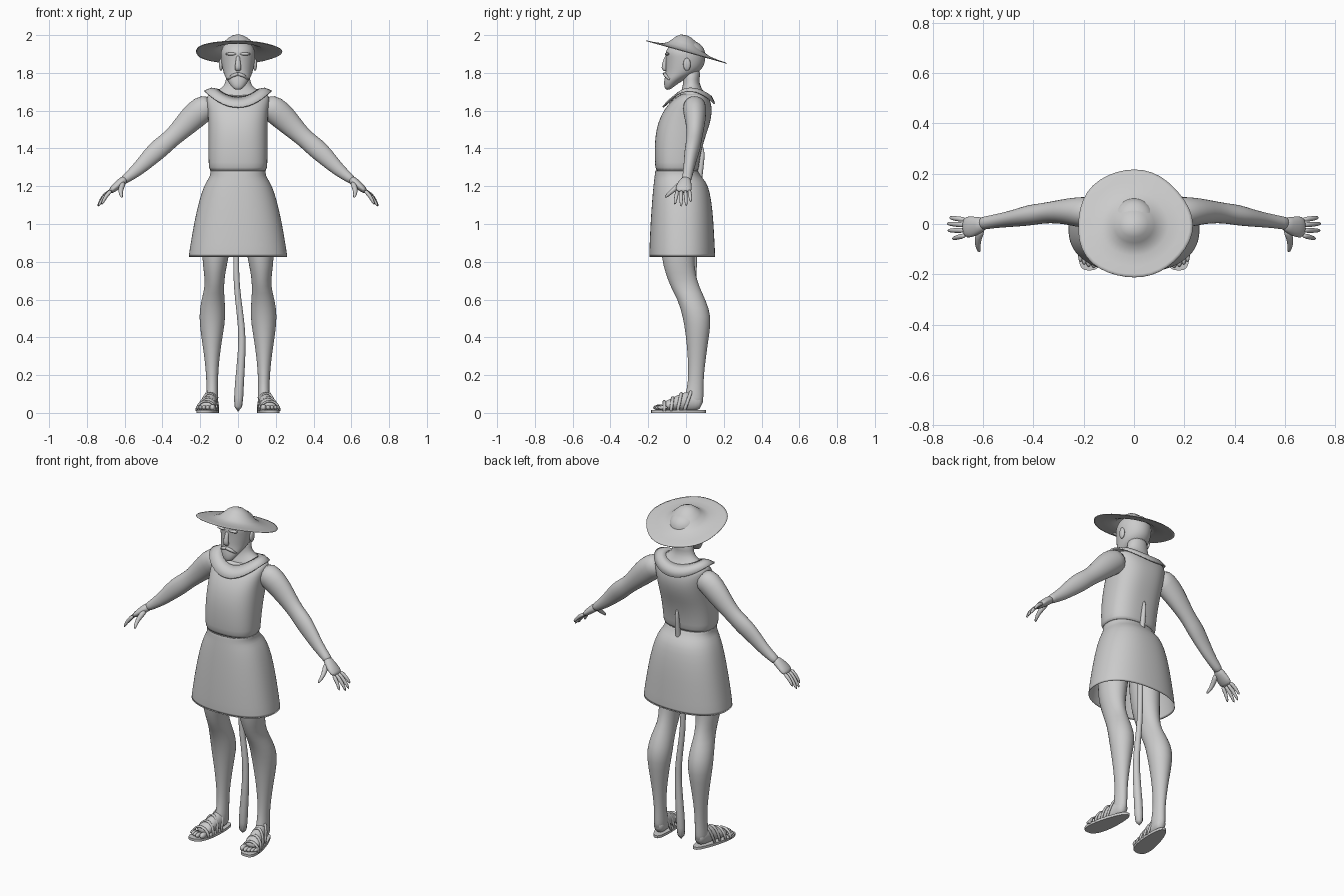
import bpy, bmesh, math
from mathutils import Vector as V


def finish(name, bm, mirror=False, sub=0, thick=0, angle=None):
    bmesh.ops.recalc_face_normals(bm, faces=bm.faces)
    me = bpy.data.meshes.new(name)
    bm.to_mesh(me)
    bm.free()
    ob = bpy.data.objects.new(name, me)
    bpy.context.collection.objects.link(ob)
    me.shade_smooth()
    if angle:
        bpy.ops.object.select_all(action='DESELECT')
        ob.select_set(True)
        bpy.context.view_layer.objects.active = ob
        bpy.ops.object.shade_smooth_by_angle(angle=math.radians(angle))
    if thick:
        m = ob.modifiers.new("thickness", 'SOLIDIFY')
        m.thickness = thick
    if sub:
        m = ob.modifiers.new("smooth", 'SUBSURF')
        m.levels = m.render_levels = sub
    if mirror:
        m = ob.modifiers.new("mirror", 'MIRROR')
        m.use_mirror_merge = False
    return ob


def loft(bm, rings, side=(1, 0, 0), n=14, flat=False, cap=True, e=2.0):
    """Skin rings of (centre, half width along side, other half width)."""
    pts = [V(r[0]) for r in rings]
    loops = []
    for i, (c, rx, ry) in enumerate(rings):
        t = V((0, 0, 1)) if flat else (pts[min(i + 1, len(pts) - 1)] - pts[max(i - 1, 0)]).normalized()
        s = V(side)
        u = (s - t * s.dot(t)).normalized()
        v = t.cross(u)
        loop = []
        for k in range(n):
            a = 2 * math.pi * k / n
            ca, sa = math.cos(a), math.sin(a)
            loop.append(bm.verts.new(pts[i] + u * rx * math.copysign(abs(ca) ** (2 / e), ca)
                                     + v * ry * math.copysign(abs(sa) ** (2 / e), sa)))
        loops.append(loop)
    for a, b in zip(loops, loops[1:]):
        for k in range(n):
            bm.faces.new((a[k], a[(k + 1) % n], b[(k + 1) % n], b[k]))
    if cap:
        bm.faces.new(loops[0])
        bm.faces.new(loops[-1])


def slices(rows, x=0):
    """Rows of (z, front y, back y, half width) -> horizontal rings."""
    return [((r[4] if len(r) > 4 else x, (r[1] + r[2]) / 2, r[0]), r[3], (r[2] - r[1]) / 2) for r in rows]


def blob(bm, c, size):
    r = bmesh.ops.create_uvsphere(bm, u_segments=12, v_segments=8, radius=1)
    for v in r['verts']:
        v.co = V([v.co[i] * size[i] + c[i] for i in range(3)])


# Wide tilted hat
bm = bmesh.new()
prof = [(.004, .084), (.03, .079), (.055, .064), (.08, .04), (.105, .018), (.135, .006), (.18, 0), (.215, -.002), (.228, -.004)]
loops, n = [], 40
for r, h in prof:
    loop = []
    for k in range(n):
        a = 2 * math.pi * k / n
        w = 1 + r / .228 * (.02 * math.cos(3 * a + .6) + .012 * math.cos(5 * a))
        x, y = r * w * math.cos(a), r * w * .94 * math.sin(a)
        loop.append(bm.verts.new((x, y, 1.916 + h - .28 * y)))
    loops.append(loop)
for a, b in zip(loops, loops[1:]):
    for k in range(n):
        bm.faces.new((a[k], a[(k + 1) % n], b[(k + 1) % n], b[k]))
bm.faces.new(loops[0])
finish("hat", bm, thick=.003)

# Head with pointed beard
bm = bmesh.new()
loft(bm, slices([(1.71, -.108, -.085, .018), (1.73, -.117, -.06, .037), (1.765, -.116, -.01, .062),
                 (1.80, -.108, .07, .078), (1.84, -.108, .098, .087), (1.88, -.108, .105, .092),
                 (1.91, -.112, .104, .093), (1.945, -.09, .09, .08), (1.975, -.045, .04, .04)]),
     flat=True, n=20)
finish("head", bm, sub=2)
bm = bmesh.new()
loft(bm, [((0, -.1, 1.895), .012, .01), ((0, -.112, 1.86), .012, .012), ((0, -.118, 1.825), .02, .016),
          ((0, -.108, 1.808), .014, .01)], flat=True, n=10)
finish("nose", bm, sub=1)
bm = bmesh.new()
blob(bm, (.09, .005, 1.845), (.011, .02, .034))
blob(bm, (.036, -.1, 1.9), (.032, .012, .008))
loft(bm, [((0, -.112, 1.795), .012, .009), ((.03, -.106, 1.785), .01, .009), ((.052, -.088, 1.765), .004, .005)],
     side=(0, 1, 0), n=8)
finish("ears_brows_moustache", bm, mirror=True)

# Neck and shoulder slope
bm = bmesh.new()
loft(bm, slices([(1.64, -.05, .12, .16), (1.685, -.035, .11, .15), (1.705, -.025, .09, .11), (1.73, -.018, .078, .075),
                 (1.76, -.015, .068, .063), (1.83, -.02, .085, .062)]), flat=True, n=20)
finish("neck", bm, sub=1)

# Sleeveless tunic body
bm = bmesh.new()
loft(bm, slices([(1.275, -.155, .063, .148), (1.29, -.163, .067, .155), (1.36, -.167, .075, .157),
                 (1.44, -.165, .095, .157), (1.5, -.157, .117, .157), (1.56, -.14, .134, .158),
                 (1.61, -.112, .138, .162), (1.65, -.08, .13, .168), (1.68, -.04, .115, .165),
                 (1.695, -.01, .095, .14)]), flat=True, n=32, e=2.5)
finish("tunic", bm, sub=1)

# Collar band lying round the neck
bm = bmesh.new()
n, loops = 40, []
for rx, yf, yb, top, zf, zb in [(.108, -.055, .098, 1.708, 1.667, 1.69), (.14, -.085, .13, 1.714, 1.645, 1.672),
                                (.176, -.12, .148, 1.70, 1.615, 1.635)]:
    loop = []
    for k in range(n):
        a = 2 * math.pi * k / n
        s = math.sin(a)
        loop.append(bm.verts.new((rx * math.cos(a), (yf + yb) / 2 + (yb - yf) / 2 * s,
                                  top + ((zb if s > 0 else zf) - top) * s * s)))
    loops.append(loop)
for a, b in zip(loops, loops[1:]):
    for k in range(n):
        bm.faces.new((a[k], a[(k + 1) % n], b[(k + 1) % n], b[k]))
finish("collar", bm, thick=-.008)

# Flared skirt
bm = bmesh.new()
loft(bm, slices([(1.285, -.163, .062, .148), (1.255, -.166, .075, .146), (1.225, -.17, .107, .168),
                 (1.17, -.176, .127, .193), (1.07, -.184, .142, .22), (.95, -.191, .149, .243),
                 (.82, -.196, .156, .264)]), flat=True, n=36, cap=False, e=2.3)
finish("skirt", bm, sub=1, thick=.003)

# Arms
bm = bmesh.new()
loft(bm, [((.13, .045, 1.635), .06, .06), ((.19, .045, 1.61), .066, .076), ((.25, .05, 1.555), .056, .07),
          ((.31, .048, 1.493), .046, .056), ((.36, .043, 1.447), .041, .049), ((.41, .036, 1.405), .043, .055),
          ((.46, .025, 1.36), .036, .05), ((.53, .014, 1.288), .029, .036), ((.59, .005, 1.243), .026, .026),
          ((.61, .0, 1.228), .027, .022)], side=(0, 1, 0))
finish("arm", bm, mirror=True, sub=1)

# Hands with four fingers and a thumb
bm = bmesh.new()
loft(bm, [((.59, .004, 1.243), .024, .023), ((.62, -.006, 1.22), .036, .024), ((.65, -.012, 1.195), .045, .021),
          ((.68, -.014, 1.168), .043, .015)], side=(0, 1, 0), n=12)
for y, tip in [(.017, (.735, .026, 1.115)), (-.004, (.745, .002, 1.092)),
               (-.025, (.742, -.026, 1.09)), (-.045, (.722, -.06, 1.1))]:
    a, b = V((.668, y, 1.18)), V(tip)
    loft(bm, [(a, .012, .013), (a.lerp(b, .5) + V((.008, 0, .006)), .011, .011), (b, .007, .007)],
         side=(0, 1, 0), n=8)
loft(bm, [((.605, -.02, 1.22), .018, .018), ((.62, -.055, 1.19), .016, .015), ((.622, -.085, 1.165), .012, .012),
          ((.614, -.113, 1.138), .007, .007)], n=8)
finish("hand", bm, mirror=True, sub=1)

# Legs: z, front y, back y, half width, centre x
bm = bmesh.new()
loft(bm, slices([(1.1, -.135, .06, .08, .1), (.95, -.14, .055, .08, .112), (.82, -.132, .045, .072, .12),
                 (.74, -.11, .05, .057, .124), (.67, -.085, .07, .05, .124), (.6, -.045, .105, .063, .133),
                 (.51, -.018, .137, .073, .136), (.42, -.003, .125, .06, .138), (.3, .009, .107, .041, .138),
                 (.2, .012, .095, .032, .137), (.13, .005, .093, .031, .136), (.08, -.01, .093, .034, .137),
                 (.03, -.015, .09, .033, .138)]), flat=True, n=16)
finish("leg", bm, mirror=True, sub=1)

# Feet and toes
bm = bmesh.new()
loft(bm, [((.135, .088, .05), .026, .034), ((.137, .05, .06), .034, .05), ((.142, .01, .062), .035, .056),
          ((.15, -.035, .053), .038, .043), ((.16, -.08, .042), .045, .033), ((.167, -.12, .033), .048, .022)], n=14)
for x, y, r in [(.135, -.14, .017), (.16, -.148, .013), (.18, -.144, .012), (.198, -.135, .011), (.213, -.124, .01)]:
    blob(bm, (x, y, .028), (r, .028, r * 1.05))
finish("foot", bm, mirror=True, sub=1)

# Sandal soles
bm = bmesh.new()
out = []
for k in range(32):
    a = 2 * math.pi * k / 32
    t = math.sin(a)
    w = .051 - .014 * t
    y = -.04 + .145 * t
    out.append(bm.verts.new((.154 - .024 * t + w * math.copysign(abs(math.cos(a)) ** .7, math.cos(a)), y, 0)))
f = bm.faces.new(out)
r = bmesh.ops.extrude_face_region(bm, geom=[f])
bmesh.ops.translate(bm, vec=(0, 0, .015), verts=[v for v in r['geom'] if isinstance(v, bmesh.types.BMVert)])
finish("sandal_sole", bm, mirror=True, angle=35)

# Sandal straps arching over the foot
bm = bmesh.new()
for x, y, w, h, lean in [(.168, -.115, .052, .052, 0), (.16, -.08, .05, .072, .01),
                         (.153, -.045, .044, .094, .02), (.146, -.01, .04, .112, .04)]:
    path = []
    for k in range(11):
        a = math.pi * k / 10
        path.append(((x + w * math.cos(a), y + lean * math.sin(a), .01 + h * math.sin(a)), .009, .006))
    loft(bm, path, side=(0, 1, 0), n=8)
finish("sandal_straps", bm, mirror=True)

# Crooked walking stick hanging behind
bm = bmesh.new()
loft(bm, [((0, .045, 0), .027, .027), ((.006, .045, .15), .025, .025), ((.022, .045, .33), .021, .021),
          ((.02, .045, .46), .019, .019), ((0, .042, .6), .017, .017), ((-.012, .04, .74), .016, .016),
          ((-.008, .045, .95), .016, .016), ((0, .06, 1.15), .016, .016), ((.002, .078, 1.3), .015, .015),
          ((0, .088, 1.37), .013, .014), ((0, .085, 1.415), .005, .006)], n=12)
finish("walking_stick", bm, sub=1)
